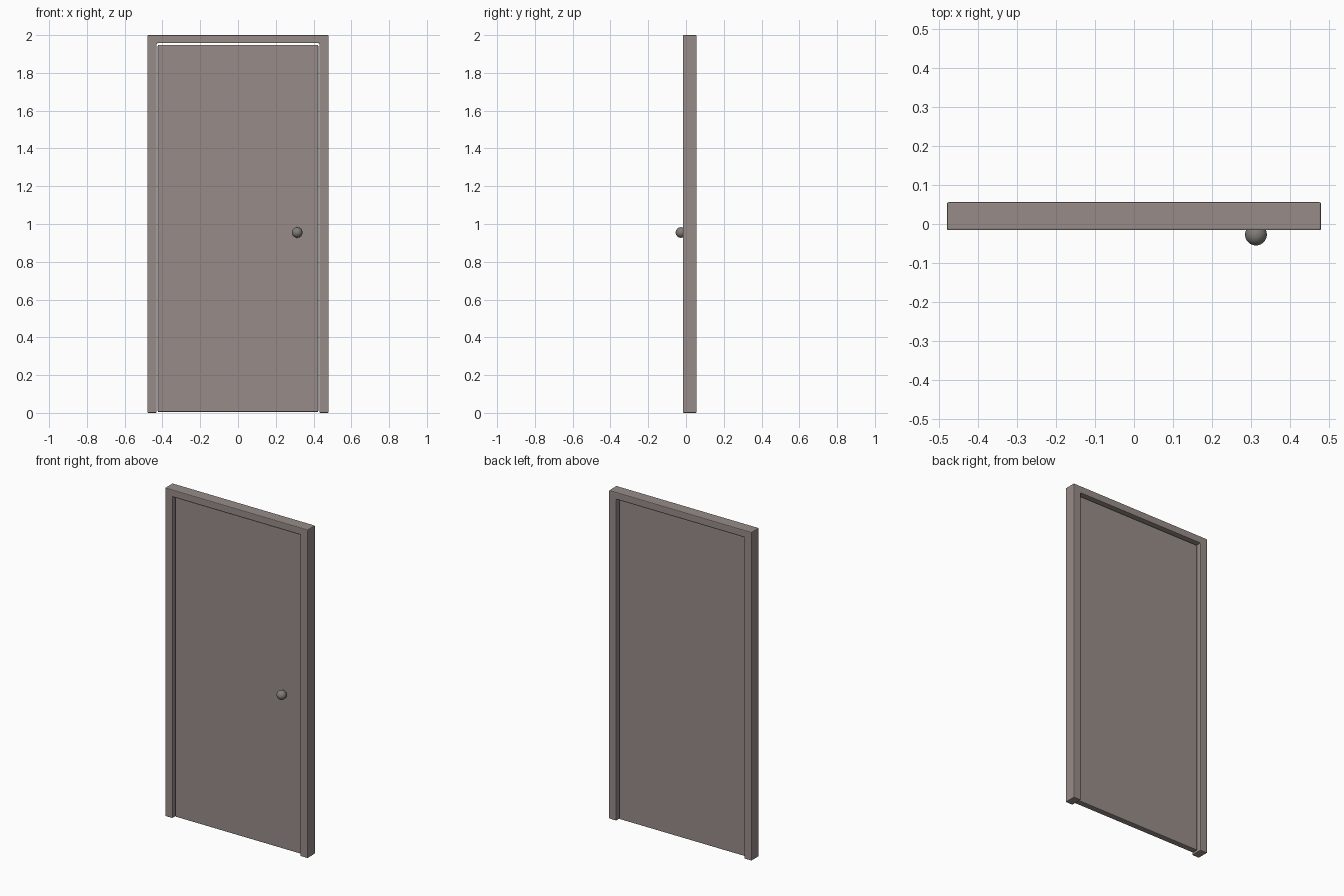
import bpy, bmesh
from math import radians

cube = bpy.data.objects.get("Cube")
if cube:
    bpy.data.objects.remove(cube, do_unlink=True)


def make_material(name, rgb):
    mat = bpy.data.materials.new(name)
    mat.use_nodes = True
    mat.diffuse_color = (*rgb, 1)
    mat.node_tree.nodes["Principled BSDF"].inputs["Base Color"].default_value = (*rgb, 1)
    return mat


paint = make_material("warm_grey_paint", (0.31, 0.265, 0.25))
metal = make_material("dull_grey_metal", (0.22, 0.205, 0.19))


def extrude_profile(name, points, front, back, mat, bevel):
    """Solid with the outline (x, z) running from y=front to y=back."""
    bm = bmesh.new()
    face = bm.faces.new([bm.verts.new((x, front, z)) for x, z in points])
    moved = bmesh.ops.extrude_face_region(bm, geom=[face])["geom"]
    bmesh.ops.translate(bm, vec=(0, back - front, 0),
                        verts=[v for v in moved if isinstance(v, bmesh.types.BMVert)])
    bmesh.ops.recalc_face_normals(bm, faces=bm.faces)
    mesh = bpy.data.meshes.new(name)
    bm.to_mesh(mesh)
    bm.free()
    mesh.materials.append(mat)
    obj = bpy.data.objects.new(name, mesh)
    bpy.context.collection.objects.link(obj)
    mod = obj.modifiers.new("soft_edges", "BEVEL")
    mod.width = bevel
    mod.segments = 2
    mod.limit_method = "ANGLE"
    return obj


# Frame: two jambs joined by a lintel, open at the floor
outer, inner, lintel = 0.48, 0.431, 1.957
extrude_profile("door_frame",
                [(-outer, 0), (-outer, 2), (outer, 2), (outer, 0),
                 (inner, 0), (inner, lintel), (-inner, lintel), (-inner, 0)],
                -0.016, 0.056, paint, 0.004)

# Door leaf, slightly recessed on both sides with a narrow gap around it
half = 0.425
extrude_profile("door_leaf",
                [(-half, 0.005), (-half, 1.948), (half, 1.948), (half, 0.005)],
                0.0, 0.038, paint, 0.005)

# Round knob on the front
bpy.ops.mesh.primitive_uv_sphere_add(segments=32, ring_count=16, radius=0.028,
                                     location=(0.313, -0.027, 0.955),
                                     rotation=(radians(90), 0, 0))
knob = bpy.context.object
knob.name = "door_knob"
knob.data.materials.append(metal)
bpy.ops.object.shade_smooth_by_angle()
